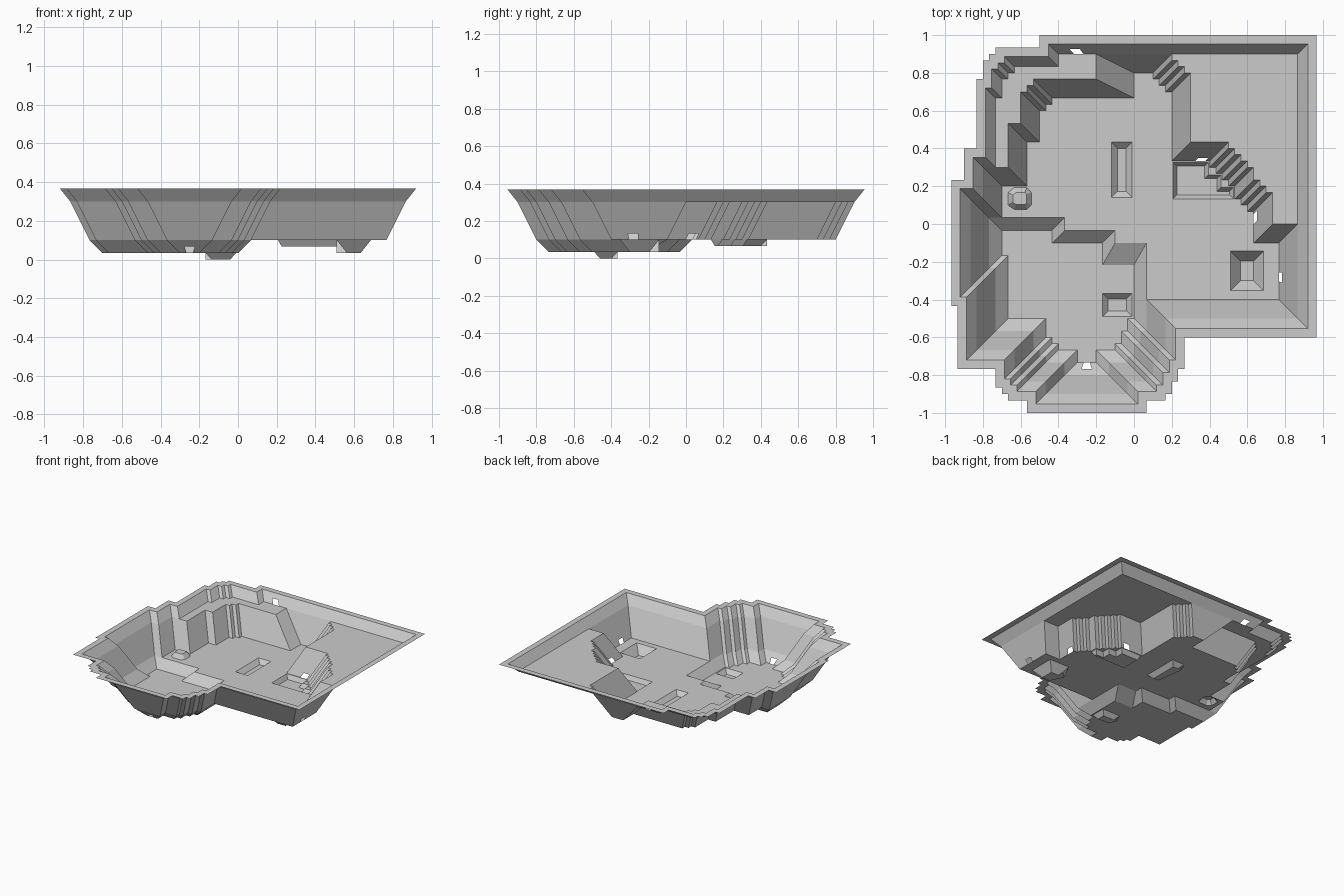
import bpy
import bmesh
from mathutils import Vector
from mathutils.geometry import tessellate_polygon

CELL = 1 / 30  # every outline is laid out on a square grid of this size

if "Cube" in bpy.data.objects:
    bpy.data.objects.remove(bpy.data.objects["Cube"], do_unlink=True)

stone = bpy.data.materials.new("pale_grey_stone")
stone.use_nodes = True
grey = (0.6, 0.6, 0.6, 1)
stone.diffuse_color = grey
stone.node_tree.nodes["Principled BSDF"].inputs["Base Color"].default_value = grey


def walk(x, y, *steps):
    """Outline from a start point and alternating x and y steps."""
    points = [Vector((x, y))]
    for i, step in enumerate(steps):
        move = (0, step) if i % 2 else (step, 0)
        points.append(points[-1] + Vector(move))
    return points


def box(x0, y0, x1, y1):
    return walk(x0, y0, 0, y1 - y0, x1 - x0, y0 - y1)[2:] + [Vector((x0, y0)), Vector((x0, y1))]


def inset(points, distance):
    """Mitred inset of a clockwise outline; negative grows it."""
    result = []
    for i, p in enumerate(points):
        a = (p - points[i - 1]).normalized()
        b = (points[(i + 1) % len(points)] - p).normalized()
        n1, n2 = Vector((a.y, -a.x)), Vector((b.y, -b.x))
        result.append(p + (n1 + n2) * distance / (1 + n1.dot(n2)))
    return result


def make(name, faces):
    bm = bmesh.new()
    for corners in faces:
        bm.faces.new([bm.verts.new(Vector(c) * CELL) for c in corners])
    bmesh.ops.remove_doubles(bm, verts=bm.verts, dist=0.0001)
    for face in bm.faces:
        face.normal_update()
        if face.normal.z < 0:
            face.normal_flip()
    mesh = bpy.data.meshes.new(name)
    bm.to_mesh(mesh)
    bm.free()
    mesh.materials.append(stone)
    obj = bpy.data.objects.new(name, mesh)
    bpy.context.scene.collection.objects.link(obj)
    return obj


def wall(top, bottom, z_top, z_bottom, layers, gaps=None):
    """Stacked strips between two outlines; gaps leave small openings."""
    gaps = gaps or {}
    faces = []
    for k in range(layers):
        f, g = k / layers, (k + 1) / layers
        zf, zg = (z_top + (z_bottom - z_top) * t for t in (f, g))
        for i in range(len(top)):
            j = (i + 1) % len(top)
            a, b = top[i].lerp(bottom[i], f), top[j].lerp(bottom[j], f)
            c, d = top[i].lerp(bottom[i], g), top[j].lerp(bottom[j], g)
            spans = [(0, 1)]
            if (i, k) in gaps:
                half = 0.8 / (b - a).length
                spans = [(0, gaps[i, k] - half), (gaps[i, k] + half, 1)]
            for s, e in spans:
                faces.append([(*a.lerp(b, s), zf), (*a.lerp(b, e), zf),
                              (*c.lerp(d, e), zg), (*c.lerp(d, s), zg)])
    return faces


def flat(z, *loops):
    """Level surface inside the first outline, with the others cut out."""
    points = [(*p, z) for loop in loops for p in loop]
    tris = tessellate_polygon([[Vector((*p, 0)) for p in loop] for loop in loops])
    return [[points[i] for i in tri] for tri in tris]


# Shared outlines, given at the height of the main floor
south = walk(23, -12, -21, -5, -1, -2, -1, -2, -1, -1, -3, -2, -7, 2,
             -3, 1, -1, 1, -1, 3, -6, 10, -1)
rim_north = walk(-23, 1, 2, 5, 2, 11, 1, 3, 1, 1, 1, 1, 7, 2, 32)
pit_north = walk(-23, 1, 2, 5, 4, 7, 2, 5, 1, 1, 1, 1, 13, 4,
                 3, -1, 1, -1, 1, -1, 1, -11, 6, -1, 1, -1, 1, -1, 1, -1,
                 1, -2, 1, -1, 1, -1, 1, -5, 4)
inner_edge = walk(-23, 1, 12, -2, 8, -2, 5)
rim = rim_north + south
pit = pit_north + south
basin = south[1:] + inner_edge

# Flat rim and the upper wall below it
rim_edge, rim_base = inset(rim, -4.6), inset(rim, -3)
make("rim_ledge", wall(inset(rim, -6), rim_edge, 11, 11, 1))
make("upper_wall", wall(rim_edge, rim_base, 11, 9, 2, {(12, 1): 0.085}))

# Pit wall, with a long ramp down from the west shelf
pit_top = inset(pit, -3)
for i in (11, 12):
    pit_top[i].x -= 3
make("pit_wall", wall(pit_top, pit, 9, 3, 6,
                      {(20, 5): 0.75, (35, 5): 0.25, (37, 5): 0.6}))

# Shelves
make("west_shelf", flat(9, rim_base[3:13] + pit_top[12:2:-1]))
make("east_shelf", flat(9, pit_top[13:len(pit_north)] + [rim_base[13]]))

# Sunken basin, with a short ramp at its inner corner
basin_low = inset(basin, 2)
for p in basin_low[-2:]:
    p.y -= 1.5
make("basin_wall", wall(basin, basin_low, 3, 1, 2, {(9, 1): 0.5}))

# Small hollows and one mound: outline, inset, floor height, top height
mound = [Vector(p) for p in ((-20, 3), (-20, 5), (-19, 5.8), (-17, 5.8),
                             (-16.3, 5), (-16.3, 3), (-17, 2.3), (-19, 2.3))]
wide = walk(6.2, 4, 0, 5.8, 5.6, -2, 2, -2, 2, -1.8)
wide = [Vector(p) for p in ((6.2, 4), (6.2, 9.8), (11.8, 9.8), (11.8, 7.8),
                            (13.8, 7.8), (13.8, 5.8), (15.8, 5.8), (15.8, 4))]
details = {
    "wide_hollow": (wide, 0.6, 3, 2),
    "slot_hollow": (box(-3.6, 4.2, -0.3, 13), 1, 3, 2),
    "square_hollow": (box(15.3, -10.6, 20.6, -4.3), 1.6, 3, 1),
    "mound": (mound, 0.8, 3, 4),
    "basin_hollow": (box(-5, -14.7, -0.3, -11), 0.9, 1, 0),
}
for name, (outline, amount, z0, z1) in details.items():
    end = inset(outline, amount)
    make(name, wall(outline, end, z0, z1, 2) + flat(z1, end))

# Floors around the hollows
cuts = [d[0] for d in details.values()]
make("main_floor", flat(3, pit_north + south[:2] + inner_edge[:0:-1], *cuts[:4]))
make("basin_floor", flat(1, basin_low, cuts[4]))
